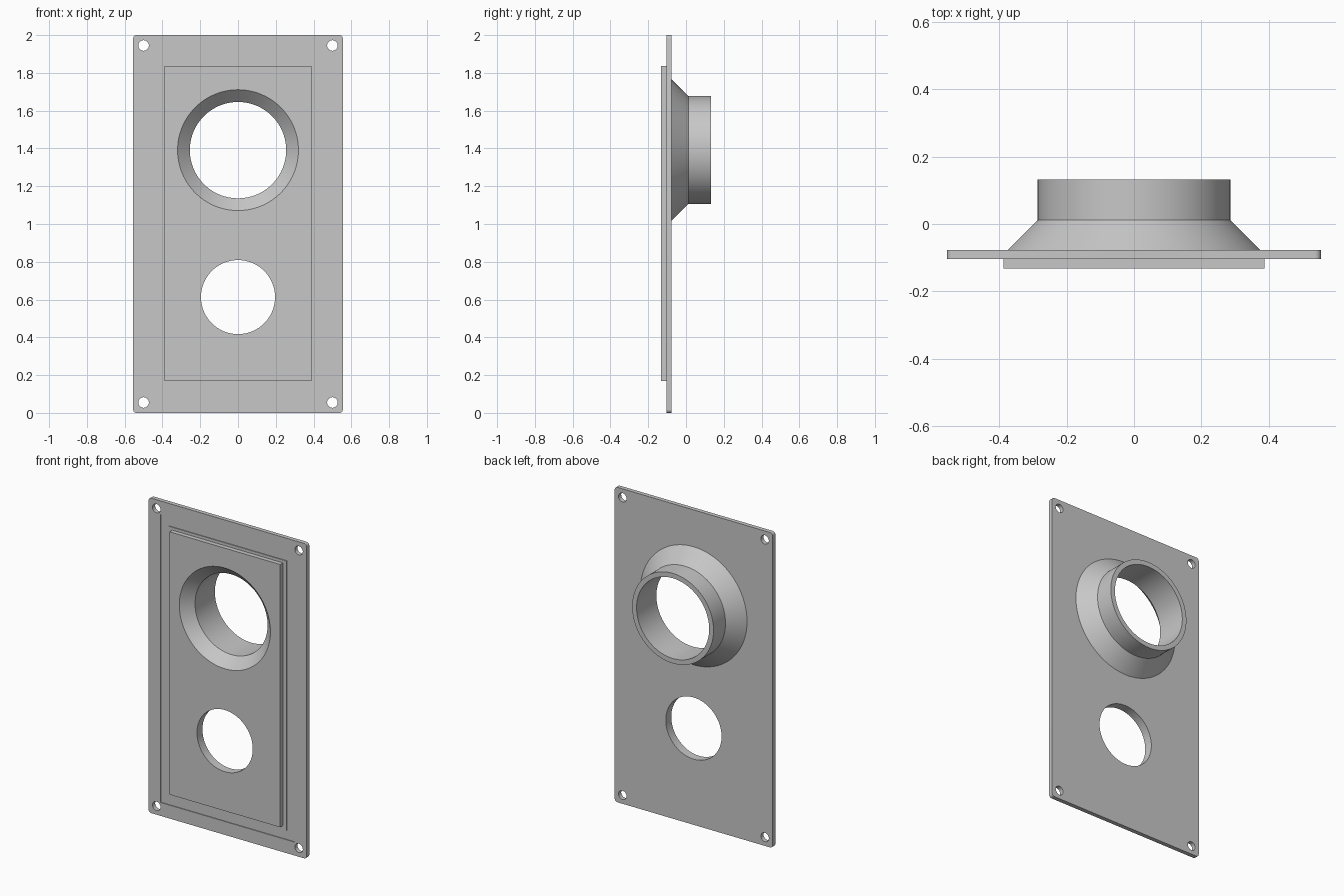
import bpy, bmesh, math
from mathutils import Matrix

cube = bpy.data.objects.get("Cube")
if cube:
    bpy.data.objects.remove(cube, do_unlink=True)

GREY = (0.575, 0.575, 0.575, 1.0)
mat = bpy.data.materials.new("light grey")
mat.use_nodes = True
mat.diffuse_color = GREY
mat.node_tree.nodes["Principled BSDF"].inputs["Base Color"].default_value = GREY

# Depth levels along y, and the two main opening heights
FRONT, SEAM, BACK, RIM = -0.132, -0.104, -0.077, 0.132
PORT_Z, HOLE_Z = 1.391, 0.613
SIDES = 96


def finish(name, bm):
    bmesh.ops.recalc_face_normals(bm, faces=bm.faces)
    mesh = bpy.data.meshes.new(name)
    bm.to_mesh(mesh)
    bm.free()
    mesh.materials.append(mat)
    obj = bpy.data.objects.new(name, mesh)
    bpy.context.collection.objects.link(obj)
    return obj


def slab(name, half_x, z0, z1, y0, y1, corner=0):
    """Upright slab, optionally with rounded corners."""
    bm = bmesh.new()
    size = Matrix.Diagonal((2 * half_x, y1 - y0, z1 - z0, 1))
    place = Matrix.Translation((0, (y0 + y1) / 2, (z0 + z1) / 2))
    bmesh.ops.create_cube(bm, size=1, matrix=place @ size)
    if corner:
        edges = [e for e in bm.edges
                 if abs(e.verts[0].co.y - e.verts[1].co.y) > 0.001]
        bmesh.ops.bevel(bm, geom=edges, offset=corner, segments=6,
                        profile=0.5, affect='EDGES')
    return finish(name, bm)


def lathe(name, profile, x, z, capped=False, sides=SIDES):
    """Turn (radius, y) points about a y-parallel axis; close or cap the profile."""
    bm = bmesh.new()
    rings = []
    for r, y in profile:
        rings.append([bm.verts.new((x + r * math.cos(a), y, z + r * math.sin(a)))
                      for a in (math.tau * i / sides for i in range(sides))])
    pairs = list(zip(rings, rings[1:]))
    if capped:
        bm.faces.new(rings[0])
        bm.faces.new(rings[-1])
    else:
        pairs.append((rings[-1], rings[0]))
    for a, b in pairs:
        for i in range(sides):
            j = (i + 1) % sides
            bm.faces.new((a[i], a[j], b[j], b[i]))
    return finish(name, bm)


def cut(obj, cutter):
    mod = obj.modifiers.new("cut", 'BOOLEAN')
    mod.operation = 'DIFFERENCE'
    mod.solver = 'EXACT'
    mod.object = cutter
    bpy.context.view_layer.objects.active = obj
    bpy.ops.object.modifier_apply(modifier=mod.name)


def drill(r, x, z):
    return lathe("drill", [(r, -0.3), (r, 0.3)], x, z, True, 48 if r < 0.1 else SIDES)


# Mounting plate and raised front panel
plate = slab("mounting_plate", 0.555, 0, 2, SEAM, BACK, 0.018)
panel = slab("front_panel", 0.388, 0.168, 1.837, FRONT, SEAM)

# Very shallow gasket groove around the panel
groove = slab("groove_cutter", 0.47, 0.085, 1.915, SEAM - 0.05, SEAM + 0.005)
core = slab("groove_core", 0.415, 0.145, 1.855, SEAM - 0.1, SEAM + 0.05)
cut(groove, core)
cut(plate, groove)

# Flared port and lower opening go through both layers
port = lathe("port_cutter", [(0.34, FRONT - 0.02), (0.255, FRONT + 0.065),
                             (0.255, 0.3)], 0, PORT_Z, True)
lower = drill(0.196, 0, HOLE_Z)
for part in (plate, panel):
    cut(part, port)
    cut(part, lower)

# Corner screw holes
screws = [drill(0.028, x, z) for x in (-0.5, 0.5) for z in (0.055, 1.945)]
for screw in screws:
    cut(plate, screw)

for helper in [groove, core, port, lower] + screws:
    bpy.data.objects.remove(helper, do_unlink=True)

# Rear collar: cone leading to a short tube
collar = lathe("rear_collar", [(0.375, BACK), (0.286, 0.012), (0.286, RIM),
                               (0.255, RIM), (0.255, FRONT + 0.065),
                               (0.265, BACK)], 0, PORT_Z)

# Smooth round walls, keep edges crisp
bpy.ops.object.select_all(action='DESELECT')
for part in (plate, panel, collar):
    part.select_set(True)
bpy.context.view_layer.objects.active = plate
bpy.ops.object.shade_smooth_by_angle(angle=math.radians(30))
